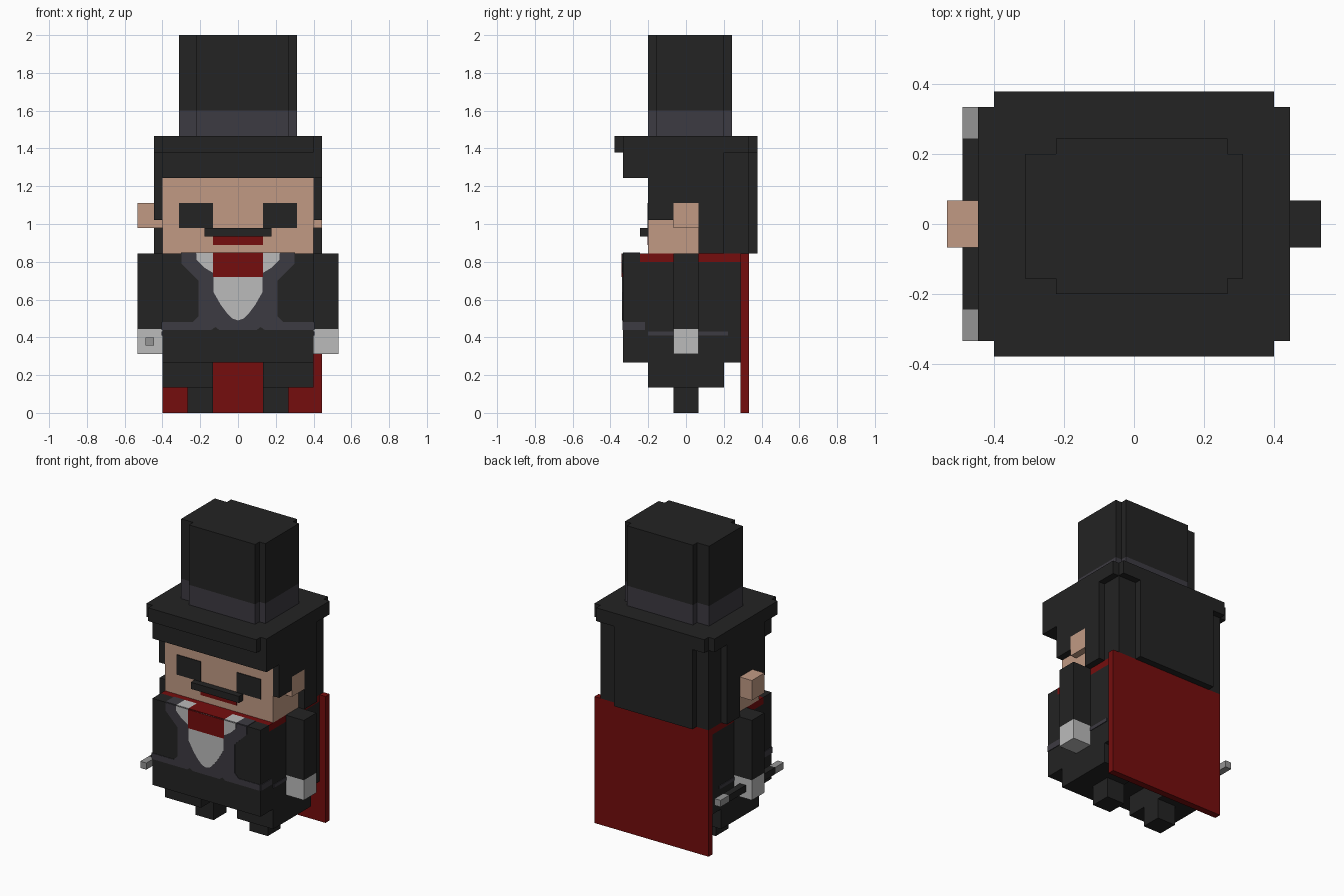
import bpy, bmesh

cube = bpy.data.objects.get("Cube")
if cube:
    bpy.data.objects.remove(cube, do_unlink=True)

U = 2 / 45  # one block


def material(name, rgb):
    m = bpy.data.materials.new(name)
    m.use_nodes = True
    m.diffuse_color = (*rgb, 1)
    bsdf = m.node_tree.nodes["Principled BSDF"]
    bsdf.inputs["Base Color"].default_value = (*rgb, 1)
    bsdf.inputs["Roughness"].default_value = 0.9
    return m


BLACK = material("black cloth", (0.017, 0.017, 0.017))
CHARCOAL = material("charcoal cloth", (0.046, 0.043, 0.054))
SKIN = material("skin", (0.533, 0.323, 0.231))
RED = material("dark red", (0.178, 0.004, 0.004))
WHITE = material("off white", (0.497, 0.497, 0.497))
SILVER = material("silver", (0.30, 0.30, 0.30))


def finish(name, bm, mat):
    bmesh.ops.recalc_face_normals(bm, faces=bm.faces)
    mesh = bpy.data.meshes.new(name)
    bm.to_mesh(mesh)
    bm.free()
    mesh.materials.append(mat)
    obj = bpy.data.objects.new(name, mesh)
    bpy.context.collection.objects.link(obj)
    return obj


def blocks(name, mat, *boxes):
    """Each box is x0, x1, y0, y1, z0, z1 in block units."""
    bm = bmesh.new()
    for x0, x1, y0, y1, z0, z1 in boxes:
        verts = bmesh.ops.create_cube(bm, size=1)["verts"]
        for v in verts:
            v.co.x = (x1 if v.co.x > 0 else x0) * U
            v.co.y = (y1 if v.co.y > 0 else y0) * U
            v.co.z = (z1 if v.co.z > 0 else z0) * U
    return finish(name, bm, mat)


def mirrored(box):
    return (-box[1], -box[0], *box[2:])


def pair(name, mat, *boxes):
    blocks("left_" + name, mat, *boxes)
    blocks("right_" + name, mat, *[mirrored(b) for b in boxes])


def front_plate(name, mat, half, thickness):
    """Symmetric plate on the chest from a half outline of (x, z)."""
    y = -7.5 * U
    outline = half + [(-x, z) for x, z in reversed(half) if x > 0]
    bm = bmesh.new()
    face = bm.faces.new([bm.verts.new((x, y, z)) for x, z in outline])
    ext = bmesh.ops.extrude_face_region(bm, geom=[face])["geom"]
    for v in ext:
        if isinstance(v, bmesh.types.BMVert):
            v.co.y -= thickness
    return finish(name, bm, mat)


# Legs and feet
pair("leg", BLACK, (3, 9, -4.5, 4.5, 3, 6))
pair("foot", BLACK, (3, 6, -1.5, 1.5, 0, 3))

# Coat, collar and cape
blocks("coat", BLACK, (-9, 9, -7.5, 6.5, 6, 18), (-9, 9, -7.5, -5.5, 18, 19))
blocks("cape_collar", RED, (-9, 9, -5.5, 6.5, 18, 19))
blocks("cape", RED, (-9, 10, 6.5, 7.5, 0, 19))

# Chest: lapels with belt, shirt, tie
front_plate("lapels", CHARCOAL,
            [(0, .44), (.10, .44), (.12, .455), (.14, .44), (.40, .44), (.40, .48),
             (.24, .48), (.21, .51), (.21, .70), (.30, .79), (.30, .844)], .003)
front_plate("shirt", WHITE,
            [(0, .49), (.03, .50), (.06, .53), (.09, .57), (.13, .64), (.13, .74),
             (.18, .77), (.22, .81), (.22, .844)], .005)
front_plate("tie", RED, [(.133, .72), (.133, .844)], .007)

# Tops of the lapels, shirt collar and tie
pair("lapel_top", CHARCOAL, (5, 6.8, -7.5, -5.5, 19, 19.08))
pair("shirt_collar_top", WHITE, (3, 5, -7.5, -5.5, 19, 19.08))
blocks("tie_top", RED, (-3, 3, -7.5, -5.5, 19, 19.08))

# Belt trim on the coat sides
pair("belt_trim", CHARCOAL,
     (9, 9.1, -7.5, -4.9, 9.9, 10.8), (9, 9.1, -4.5, 5, 9.2, 9.7))

# Arms and gloves
pair("arm", BLACK, (9, 12, -1.5, 1.5, 10, 19))
pair("glove", WHITE, (9, 12, -1.5, 1.5, 7, 10))

# Cane
blocks("cane", BLACK, (-11, -10, -5.5, 5.5, 8, 9))
blocks("cane_tips", SILVER, (-11, -10, -7.5, -5.5, 8, 9), (-11, -10, 5.5, 7.5, 8, 9))

# Head and face
blocks("head", SKIN, (-9, 9, -4.5, 1.5, 19, 28))
blocks("left_ear", SKIN, (9, 10, -1.5, 1.5, 22, 25))
blocks("right_ear", SKIN, (-12, -9, -1.5, 1.5, 22, 25))
pair("eye", BLACK, (3, 7, -4.6, -4.5, 22, 25))
blocks("mouth", RED, (-3, 3, -4.6, -4.5, 20, 21))
blocks("moustache", BLACK, (-4, 4, -5.5, -4.5, 21, 22))

# Hair: back, rear bulge, fringe and sides
blocks("hair", BLACK,
       (-9, 9, 1.5, 7.5, 19, 31), (-7, 6, 7.5, 8.5, 19, 31),
       (-9, 9, -7.5, 1.5, 28, 31))
pair("side_hair", BLACK,
     (9, 10, 1.5, 4.5, 19, 31), (9, 10, -4.5, 1.5, 25, 31),
     (9, 10, -4.5, -1.5, 23, 25))
blocks("left_fringe", BLACK, (9, 10, -7.5, -4.5, 28, 31))

# Top hat
blocks("hat_brim", BLACK,
       (-10, 10, -7.5, 7.5, 31, 33), (-9, 9, -8.5, -7.5, 31, 33),
       (-9, 9, 7.5, 8.5, 31, 33))
for part, mat, z0, z1 in (("hat_band", CHARCOAL, 33, 36), ("hat_crown", BLACK, 36, 45)):
    blocks(part, mat, (-7, 7, -3.5, 4.5, z0, z1),
           (-5, 6, -4.5, -3.5, z0, z1), (-5, 6, 4.5, 5.5, z0, z1))
